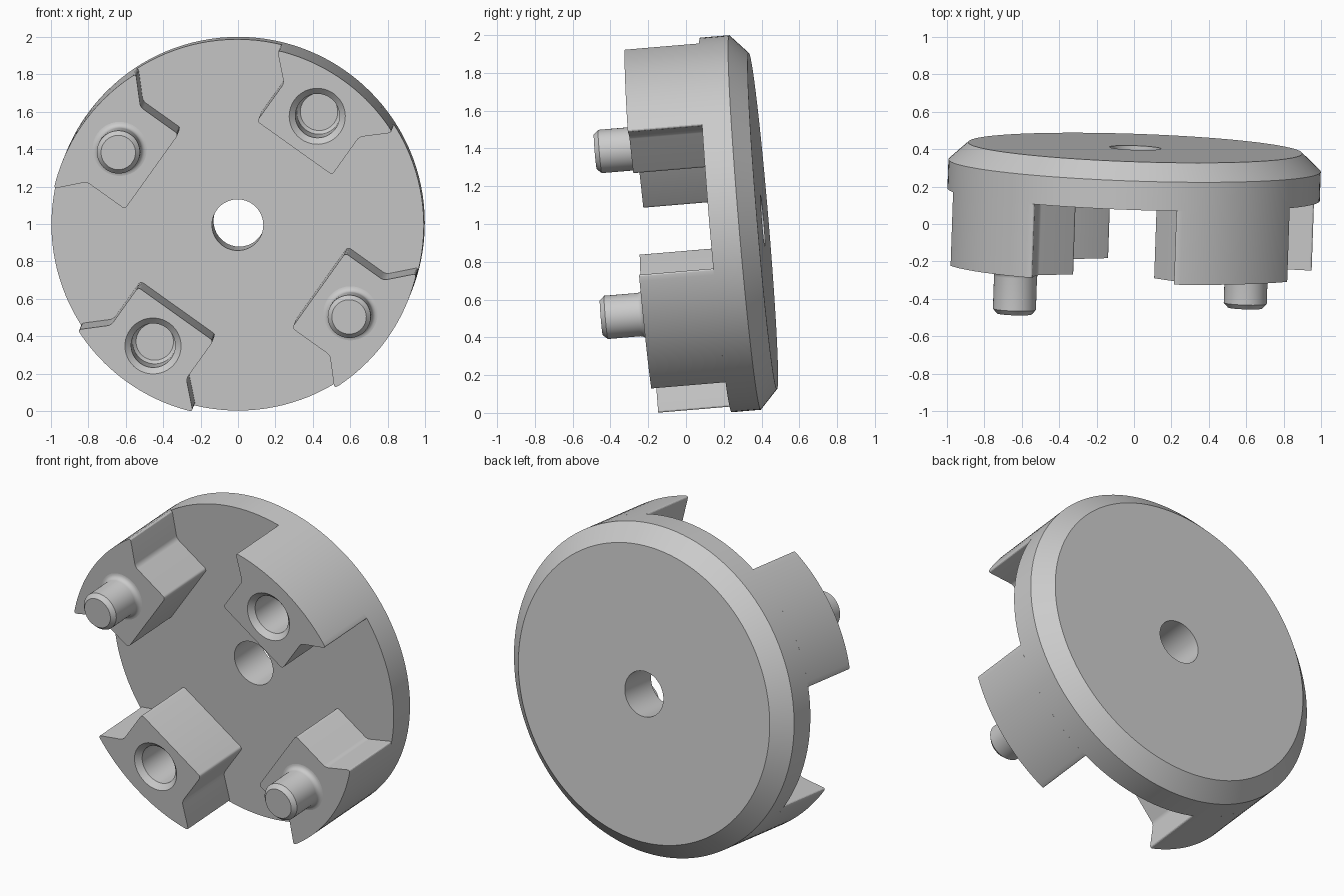
import bpy
import bmesh
from math import sin, cos, pi, radians, atan2, hypot
from mathutils import Matrix, Vector

if "Cube" in bpy.data.objects:
    bpy.data.objects.remove(bpy.data.objects["Cube"])

RADIUS = 0.995
BLOCK_HEIGHT = 0.395
PIN_DISTANCE = 0.757

# Tilted frame: local z is the coupling axis pointing to the front
axis = Vector((-0.034, -1, -0.084)).normalized()
up = (Vector((0, 0, 1)) - axis * axis.z).normalized()
side = up.cross(axis)
FRAME = Matrix((side, up, axis)).transposed().to_4x4()
FRAME.translation = (-0.002, 0.158, 0.995)

grey = bpy.data.materials.new("plain_grey")
grey.use_nodes = True
COLOUR = (0.6, 0.6, 0.6, 1)
grey.diffuse_color = COLOUR
grey.node_tree.nodes["Principled BSDF"].inputs["Base Color"].default_value = COLOUR


def make_object(name, bm, matrix):
    bmesh.ops.recalc_face_normals(bm, faces=bm.faces[:])
    mesh = bpy.data.meshes.new(name)
    bm.to_mesh(mesh)
    bm.free()
    mesh.materials.append(grey)
    obj = bpy.data.objects.new(name, mesh)
    obj.matrix_world = matrix
    bpy.context.collection.objects.link(obj)
    return obj


def smooth(obj):
    bpy.ops.object.select_all(action="DESELECT")
    obj.select_set(True)
    bpy.context.view_layer.objects.active = obj
    bpy.ops.object.shade_smooth_by_angle(angle=radians(25))


def lathe(name, profile, matrix, steps=48, closed=False):
    """Spin (radius, height) points round the local z axis."""
    bm = bmesh.new()
    verts = [bm.verts.new((r, 0, z)) for r, z in profile]
    pairs = list(zip(verts, verts[1:]))
    if closed:
        pairs.append((verts[-1], verts[0]))
    edges = [bm.edges.new(p) for p in pairs]
    bmesh.ops.spin(bm, geom=verts + edges, axis=(0, 0, 1), cent=(0, 0, 0),
                   angle=2 * pi, steps=steps)
    bmesh.ops.remove_doubles(bm, verts=bm.verts[:], dist=0.0001)
    return make_object(name, bm, matrix)


def make_block(name, matrix):
    """Jaw block: narrow inner rectangle flaring out to the rim."""
    half = [(0.547, 0.247), (0.797, 0.247), (0.92, 0.378)]
    tip = atan2(half[2][1], half[2][0])
    arc = [tip * (1 - i / 10) for i in range(1, 20)]
    outline = half + [(RADIUS * cos(a), RADIUS * sin(a)) for a in arc]
    outline += [(x, -y) for x, y in reversed(half)]
    bm = bmesh.new()
    verts = [bm.verts.new((x, y, 0)) for x, y in outline]
    bm.faces.new(verts)
    corners = verts[:3] + verts[-3:]
    bmesh.ops.bevel(bm, geom=corners, offset=0.018, segments=4,
                    profile=0.5, affect="VERTICES")
    body = bmesh.ops.extrude_face_region(bm, geom=bm.faces[:])["geom"]
    moved = [v for v in body if isinstance(v, bmesh.types.BMVert)]
    bmesh.ops.translate(bm, verts=moved, vec=(0, 0, BLOCK_HEIGHT))
    return make_object(name, bm, matrix)


# Disc with a chamfered back edge and a bored centre
disc = lathe("disc", [(0.137, 0), (RADIUS, 0), (RADIUS, -0.155),
                      (0.893, -0.25), (0.137, -0.25)], FRAME, 128, True)
smooth(disc)

# Four jaw blocks, alternating socket and pin
names = ["upper_left", "upper_right", "lower_right", "lower_left"]
for i, name in enumerate(names):
    turn = FRAME @ Matrix.Rotation(radians(54.4 + 90 * i), 4, "Z")
    block = make_block(name + "_block", turn)
    top = turn @ Matrix.Translation((PIN_DISTANCE, 0, BLOCK_HEIGHT))
    if i % 2 == 0:
        # Countersunk blind socket
        cutter = lathe("socket_cutter", [(0, 0.05), (0.15, 0.05), (0.15, 0),
                       (0.118, -0.03), (0.118, -0.26), (0.1, -0.28), (0, -0.28)], top)
        cutter.hide_render = True
        cut = block.modifiers.new("socket", "BOOLEAN")
        cut.object = cutter
        cut.solver = "EXACT"
        bpy.ops.object.select_all(action="DESELECT")
        block.select_set(True)
        bpy.context.view_layer.objects.active = block
        bpy.ops.object.modifier_apply(modifier=cut.name)
        bpy.data.objects.remove(cutter)
    else:
        # Pin with a filleted foot and a chamfered tip
        foot = [(0.145 - 0.03 * sin(a), 0.03 - 0.03 * cos(a))
                for a in (pi / 2 * k / 5 for k in range(6))]
        pin = lathe(name + "_pin", foot + [(0.115, 0.205), (0.092, 0.23), (0, 0.23)], top)
        smooth(pin)
    smooth(block)
